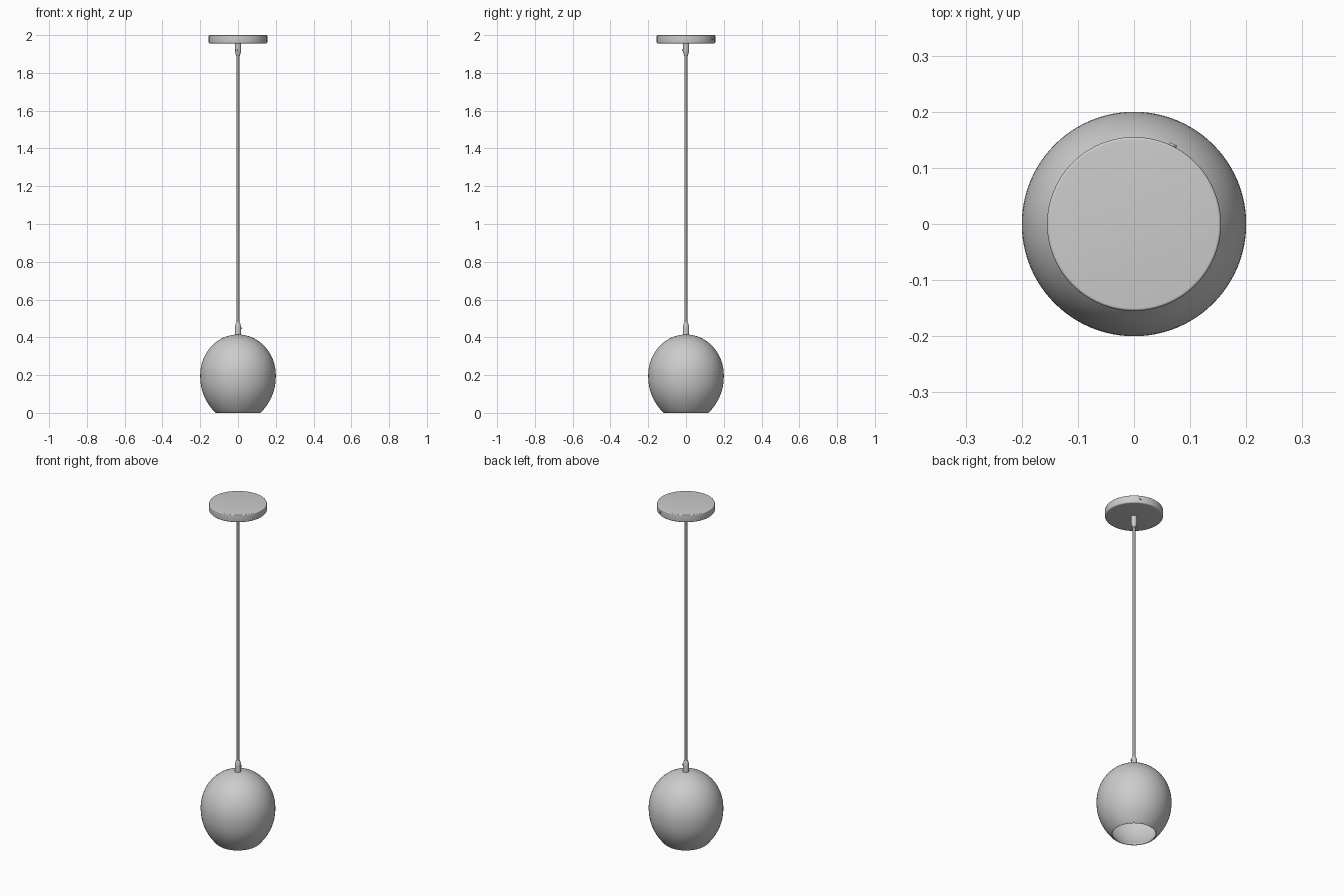
import bpy, math
from mathutils import Vector

if "Cube" in bpy.data.objects:
    bpy.data.objects.remove(bpy.data.objects["Cube"])

grey = bpy.data.materials.new("light_grey")
grey.diffuse_color = (0.6, 0.6, 0.6, 1)
grey.use_nodes = True
grey.node_tree.nodes["Principled BSDF"].inputs["Base Color"].default_value = grey.diffuse_color


def finish(obj, name, angle=35):
    obj.name = name
    obj.data.materials.append(grey)
    bpy.ops.object.select_all(action='DESELECT')
    obj.select_set(True)
    bpy.context.view_layer.objects.active = obj
    bpy.ops.object.shade_smooth_by_angle(angle=math.radians(angle))
    return obj


def lathe(name, profile, n=64):
    """Spin (radius, z) points round the z axis; radius 0 makes a pole."""
    verts, rings, faces = [], [], []
    for r, z in profile:
        if r < 1e-6:
            rings.append([len(verts)] * n)
            verts.append((0, 0, z))
        else:
            rings.append(list(range(len(verts), len(verts) + n)))
            verts += [(r * math.cos(2 * math.pi * i / n),
                       r * math.sin(2 * math.pi * i / n), z) for i in range(n)]
    for a, b in zip(rings, rings[1:]):
        for i in range(n):
            j = (i + 1) % n
            face = list(dict.fromkeys((a[i], a[j], b[j], b[i])))
            faces.append(face)
    mesh = bpy.data.meshes.new(name)
    mesh.from_pydata(verts, [], faces)
    obj = bpy.data.objects.new(name, mesh)
    bpy.context.collection.objects.link(obj)
    return finish(obj, name)


def screw(name, centre, direction, radius, depth):
    d = Vector(direction).normalized()
    bpy.ops.mesh.primitive_cylinder_add(vertices=16, radius=radius, depth=depth,
                                        location=centre,
                                        rotation=d.to_track_quat('Z', 'Y').to_euler())
    return finish(bpy.context.object, name)


# Shade: tapered lower wall, domed top, hollow with a rounded rim
def shell(offset):
    pts = []
    for i in range(17):
        z = 0.008 + 0.192 * i / 16
        pts.append((0.2 - 0.08 * ((0.2 - z) / 0.2) ** 2.3 - offset, z))
    for i in range(1, 25):
        a = math.pi / 2 * i / 24
        r = (0.2 - offset) * math.cos(a) if i < 24 else 0
        pts.append((r, 0.2 + (0.215 - offset) * math.sin(a)))
    return pts


outer, inner = shell(0), shell(0.011)
rim = [(0.1155, 0.002), (0.118, 0), (0.121, 0.002)]
lathe("shade", inner[::-1] + rim + outer, 96)

# Cord grip on the shade, and its mirrored twin under the canopy
grip = [(0, 0), (0.017, 0), (0.017, 0.042), (0.0155, 0.05), (0.011, 0.066),
        (0.009, 0.07), (0, 0.07)]
lathe("shade_cord_grip", [(r, 0.41 + z) for r, z in grip], 32)
lathe("canopy_cord_grip", [(r, 1.96 - z) for r, z in grip][::-1], 32)

# Cord
lathe("cord", [(0, 0.45), (0.007, 0.45), (0.007, 1.92), (0, 1.92)], 24)

# Ceiling canopy with rounded edges
canopy = [(0, 1.955), (0.147, 1.955)]
for i in range(1, 7):
    a = math.pi / 2 * i / 6
    canopy.append((0.147 + 0.008 * math.sin(a), 1.963 - 0.008 * math.cos(a)))
for i in range(7):
    a = math.pi / 2 * i / 6
    canopy.append((0.150 + 0.005 * math.cos(a), 1.995 + 0.005 * math.sin(a)))
lathe("canopy", canopy + [(0, 2.0)], 96)

# Small set screws
screw("shade_grip_screw", (0.017, 0, 0.448), (1, 0, 0), 0.005, 0.01)
screw("canopy_grip_screw", (-0.007, -0.015, 1.92), (-0.4, -0.9, 0), 0.005, 0.01)
screw("canopy_side_screw", (0.069, 0.139, 1.98), (0.069, 0.139, 0), 0.007, 0.008)
